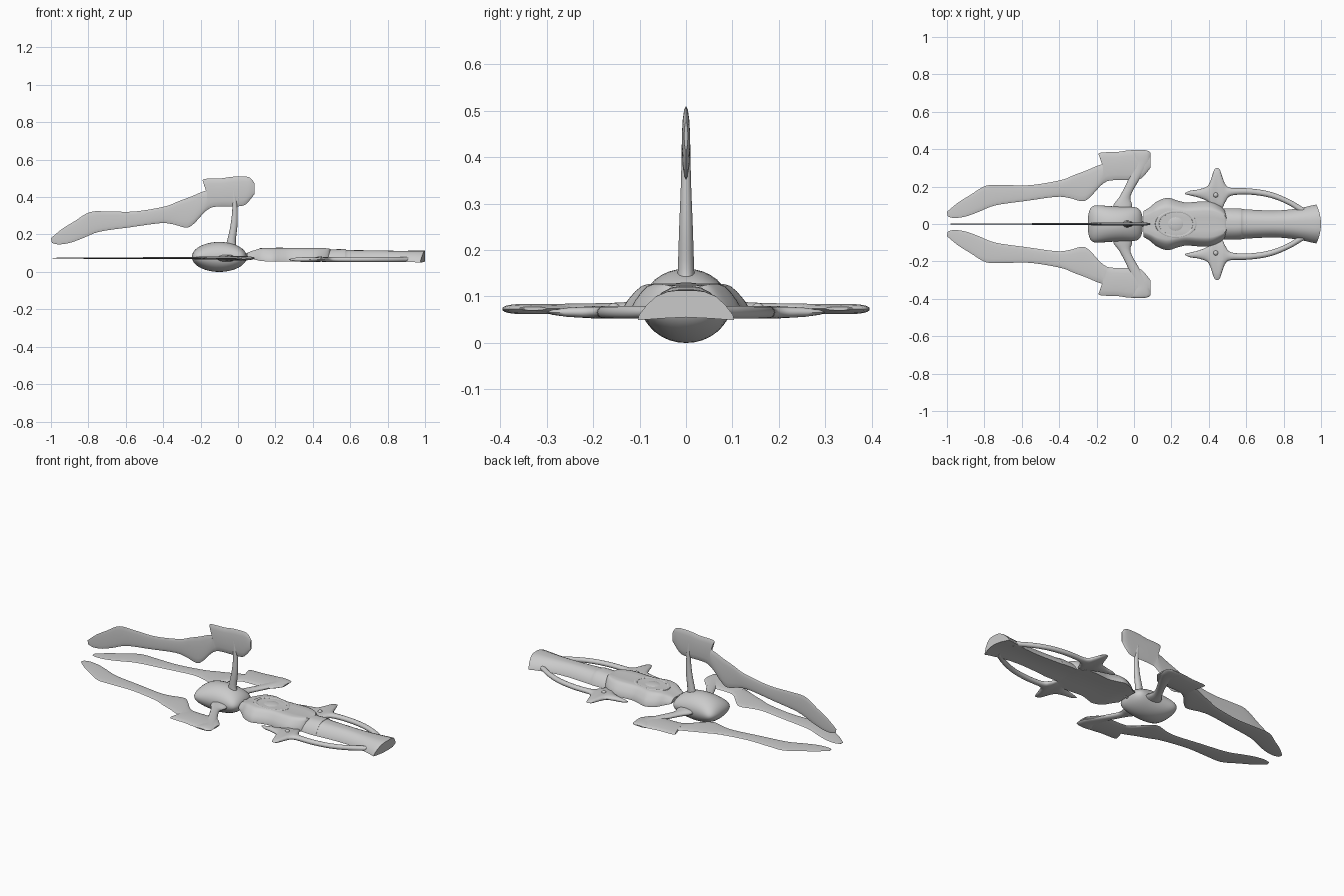
import bpy
import bmesh
from math import sin, cos, pi, sqrt, radians

default_cube = bpy.data.objects.get("Cube")
if default_cube:
    bpy.data.objects.remove(default_cube, do_unlink=True)


def finish(obj, angle=35):
    bpy.ops.object.select_all(action='DESELECT')
    obj.select_set(True)
    bpy.context.view_layer.objects.active = obj
    bpy.ops.object.shade_smooth_by_angle(angle=radians(angle))
    return obj


def loft(name, rings, angle=35):
    """Skin a row of closed rings and cap both ends."""
    bm = bmesh.new()
    loops = [[bm.verts.new(p) for p in ring] for ring in rings]
    count = len(loops[0])
    for first, second in zip(loops, loops[1:]):
        for i in range(count):
            j = (i + 1) % count
            bm.faces.new((first[i], first[j], second[j], second[i]))
    bm.faces.new(loops[0])
    bm.faces.new(loops[-1])
    bmesh.ops.recalc_face_normals(bm, faces=bm.faces)
    mesh = bpy.data.meshes.new(name)
    bm.to_mesh(mesh)
    bm.free()
    obj = bpy.data.objects.new(name, mesh)
    bpy.context.collection.objects.link(obj)
    return finish(obj, angle)


def smooth(stations, steps=4):
    """Catmull-Rom interpolation of stations of any width."""
    padded = [stations[0], *stations, stations[-1]]
    result = []
    for p, a, b, n in zip(padded, padded[1:], padded[2:], padded[3:]):
        for k in range(steps):
            t = k / steps
            result.append(tuple(
                v + t * (w - u + t * (2 * u - 5 * v + 4 * w - x
                                      + t * (3 * (v - w) + x - u))) / 2
                for u, v, w, x in zip(p, a, b, n)))
    return result + [stations[-1]]


def ribbon(name, stations, place, sides=14):
    """Lens-section strip; a station is low point, high point, half thickness."""
    rings = []
    for a0, b0, a1, b1, thick in smooth(stations):
        ring = []
        for i in range(sides):
            angle = 2 * pi * i / sides
            f = (1 - cos(angle)) / 2
            ring.append(place(a0 + f * (a1 - a0), b0 + f * (b1 - b0),
                              thick * sin(angle)))
        rings.append(ring)
    return loft(name, rings, 50)


def hull(name, stations, profile, bow=0):
    """Arched body with a hollowed underside; a station is x, half width, z low, z high."""
    half = profile + [(0, profile[-1][1])]
    outline = half + [(-u, v) for u, v in reversed(profile)]
    outline += [(-0.5, 0.06), (0, 0.1), (0.5, 0.06)]
    rings = [[(x + bow * (1 - u * u) * max(0, x - 0.9) / 0.1, u * width,
               low + v * (high - low)) for u, v in outline]
             for x, width, low, high in smooth(stations)]
    return loft(name, rings)


def ball(name, location, size):
    bpy.ops.mesh.primitive_uv_sphere_add(segments=24, ring_count=12, location=location)
    obj = bpy.context.object
    obj.name = name
    obj.scale = size
    return finish(obj)


# Engine pod: elliptical sections, squared off when seen from above
pod_rings = []
for i in range(25):
    c = -cos(pi * (0.015 + 0.97 * i / 24))
    x = -0.1 + 0.147 * c
    height = 0.08 * sqrt(1 - c * c)
    width = (0.094 - 0.007 * c + 0.007 * c * c) * (1 - c ** 8) ** 0.4
    pod_rings.append([(x, width * cos(2 * pi * k / 32),
                       0.08 + height * sin(2 * pi * k / 32)) for k in range(32)])
loft("engine_pod", pod_rings, 60)

# Three blades of one outline: upright, left and right
blade = [
    (-.995, .04, -1, .065, .001), (-.96, .032, -.94, .115, .002),
    (-.9, .04, -.875, .155, .003), (-.83, .065, -.79, .205, .004),
    (-.74, .1, -.69, .208, .004), (-.58, .123, -.55, .208, .004),
    (-.42, .145, -.39, .235, .005), (-.35, .14, -.32, .262, .005),
    (-.28, .122, -.25, .288, .006), (-.24, .139, -.2, .31, .007),
    (-.18, .203, -.163, .325, .008), (-.15, .225, -.175, .35, .008),
    (-.13, .232, -.185, .38, .008), (-.09, .235, -.09, .385, .009),
    (-.02, .235, -.035, .393, .009), (.03, .24, .03, .395, .009),
    (.06, .265, .065, .388, .008), (.087, .3, .087, .36, .004)]
ribbon("upper_blade", blade, lambda a, b, t: (a, t, b + 0.115))

# Upright strut, bowed forward and tapering
ribbon("upper_strut", [
    (-.07, .12, 0, .12, .02), (-.06, .16, -.012, .16, .018),
    (-.04, .25, -.003, .25, .015), (-.03, .35, -.004, .35, .011),
    (-.036, .44, -.014, .44, .009), (-.043, .49, -.03, .49, .005)],
    lambda a, b, t: (a, t, b))

# Side struts, blades and hooked booms, mirrored
side_strut = [
    (-.11, .05, -.01, .05, .022), (-.11, .1, -.01, .1, .018),
    (-.075, .15, -.018, .15, .014), (-.03, .24, .03, .24, .012),
    (-.005, .32, .08, .32, .011), (-.012, .36, .088, .36, .011),
    (-.02, .385, .085, .385, .008), (0, .395, .06, .395, .003)]
boom = [(x, low, x, high, t) for x, low, high, t in [
    (.272, .16, .166, .002), (.3, .153, .178, .009), (.35, .14, .186, .013),
    (.395, .12, .205, .014), (.415, .09, .25, .014), (.428, .08, .288, .013),
    (.445, .08, .3, .012), (.46, .08, .288, .013), (.475, .09, .245, .014),
    (.49, .12, .21, .014), (.52, .152, .193, .014), (.62, .157, .19, .014),
    (.73, .14, .172, .014), (.83, .1, .132, .014), (.91, .045, .085, .013)]]
for label, side in (("left", 1), ("right", -1)):
    ribbon(label + "_blade", blade, lambda a, b, t: (a, side * b, 0.074 + t))
    ribbon(label + "_strut", side_strut, lambda a, b, t: (a, side * b, 0.073 + t))
    ribbon(label + "_boom", boom, lambda a, b, t: (a, side * b, 0.066 + t))
    ball(label + "_boom_stud", (0.437, side * 0.155, 0.076), (0.013, 0.013, 0.01))

# Forward hull: slim neck with a flared, bowed prow
hull("forward_hull", [
    (.36, .08, .06, .115), (.5, .084, .058, .12), (.57, .083, .056, .122),
    (.59, .079, .056, .117), (.73, .072, .056, .115), (.83, .077, .055, .113),
    (.91, .09, .053, .113), (.955, .1, .051, .114), (.975, .104, .049, .113)],
    [(1, 0), (.97, .18), (.82, .5), (.62, .8), (.38, .96), (.18, 1)], bow=0.033)

# Rear hull: broad flat-topped shell with sloping cheeks
hull("rear_hull", [
    (.05, .068, .077, .103), (.085, .09, .067, .115), (.125, .122, .058, .126),
    (.18, .14, .056, .127), (.23, .126, .056, .127), (.28, .115, .056, .127),
    (.35, .12, .056, .127), (.41, .12, .056, .127), (.455, .1, .057, .127),
    (.485, .075, .06, .125), (.495, .045, .065, .12)],
    [(1, 0), (1, .18), (.9, .5), (.78, .78), (.68, .94), (.58, 1), (.3, .97)])

# Raised oval rim and shallow dome on the rear hull
bpy.ops.mesh.primitive_torus_add(major_segments=48, minor_segments=10,
                                 major_radius=0.1, minor_radius=0.012,
                                 location=(0.225, 0, 0.122))
rim = bpy.context.object
rim.name = "dome_rim"
rim.scale = (1, 0.68, 0.5)
finish(rim)
ball("dome", (0.222, 0, 0.118), (0.05, 0.045, 0.012))

# Neck joining pod and hull
bpy.ops.mesh.primitive_cylinder_add(vertices=24, radius=0.014, depth=0.1,
                                    location=(0.05, 0, 0.087),
                                    rotation=(0, pi / 2, 0))
bpy.context.object.name = "neck_joint"
finish(bpy.context.object)
